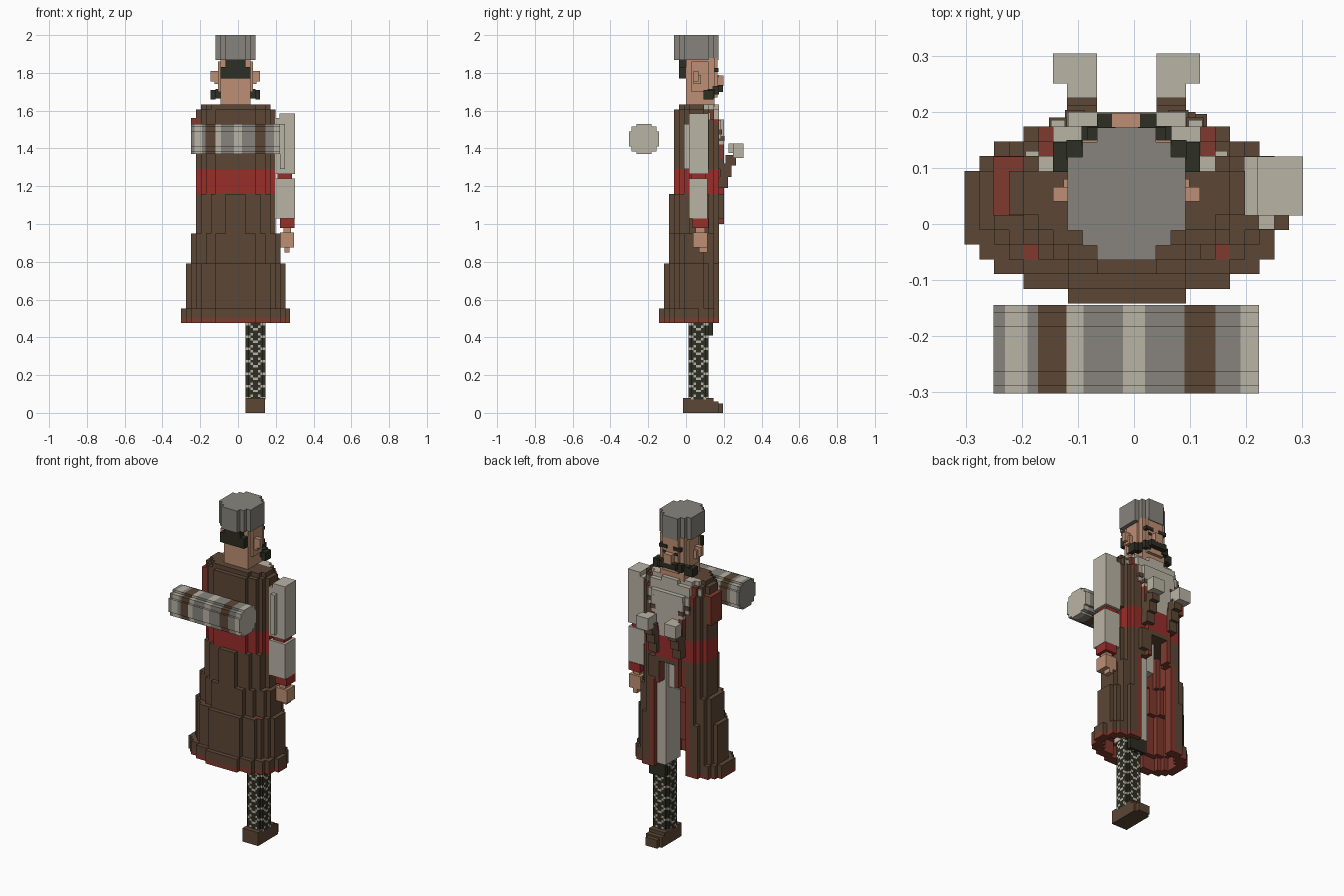
import bpy, bmesh, math

cube = bpy.data.objects.get("Cube")
if cube:
    bpy.data.objects.remove(cube, do_unlink=True)

C = 0.0263          # voxel size
CX = -0.0133        # body centre line


def lin(c):
    c /= 255
    return c / 12.92 if c <= 0.04045 else ((c + 0.055) / 1.055) ** 2.4


MATS = {}
for name, rgb in {
    "brown": (92, 71, 53), "red_trim": (128, 58, 46), "sash_red": (152, 46, 42),
    "cream": (186, 179, 165), "grey": (135, 132, 125), "dark": (45, 46, 35),
    "skin": (190, 143, 115),
}.items():
    m = bpy.data.materials.new(name)
    m.use_nodes = True
    col = tuple(lin(c) for c in rgb) + (1,)
    m.diffuse_color = col
    m.node_tree.nodes["Principled BSDF"].inputs["Base Color"].default_value = col
    MATS[name] = m


def finish(name, bm, colours):
    mesh = bpy.data.meshes.new(name)
    bm.to_mesh(mesh)
    bm.free()
    for c in colours:
        mesh.materials.append(MATS[c])
    ob = bpy.data.objects.new(name, mesh)
    bpy.context.collection.objects.link(ob)
    return ob


def boxes(name, colour, *bounds):
    """Axis-aligned blocks given as x0, x1, y0, y1, z0, z1."""
    bm = bmesh.new()
    for x0, x1, y0, y1, z0, z1 in bounds:
        r = bmesh.ops.create_cube(bm, size=1)
        bmesh.ops.scale(bm, vec=(x1 - x0, y1 - y0, z1 - z0), verts=r["verts"])
        bmesh.ops.translate(bm, vec=((x0 + x1) / 2, (y0 + y1) / 2, (z0 + z1) / 2), verts=r["verts"])
    return finish(name, bm, [colour])


def mirrored(*bounds):
    """Blocks given for +x about the centre line, repeated on the other side."""
    out = []
    for x0, x1, *rest in bounds:
        out += [(CX + x0, CX + x1, *rest), (CX - x1, CX - x0, *rest)]
    return out


DIRS = [(1, 0, 0), (-1, 0, 0), (0, 1, 0), (0, -1, 0), (0, 0, 1), (0, 0, -1)]


def voxels(name, origin, counts, size, rule):
    """Exposed faces of the cells for which rule(x, y, z, i, j, k) names a colour."""
    cells = {}
    for i in range(counts[0]):
        for j in range(counts[1]):
            for k in range(counts[2]):
                p = [origin[a] + ((i, j, k)[a] + 0.5) * size for a in range(3)]
                c = rule(*p, i, j, k)
                if c:
                    cells[i, j, k] = c
    colours = sorted(set(cells.values()))
    bm = bmesh.new()
    verts = {}
    for cell, colour in cells.items():
        for d in DIRS:
            if tuple(cell[a] + d[a] for a in range(3)) in cells:
                continue
            ax = next(a for a in range(3) if d[a])
            u, v = (ax + 1) % 3, (ax + 2) % 3
            ring = []
            for su, sv in ((0, 0), (1, 0), (1, 1), (0, 1)):
                q = list(cell)
                q[ax] += d[ax] > 0
                q[u] += su
                q[v] += sv
                q = tuple(q)
                if q not in verts:
                    verts[q] = bm.verts.new([origin[a] + q[a] * size for a in range(3)])
                ring.append(verts[q])
            if d[ax] < 0:
                ring.reverse()
            bm.faces.new(ring).material_index = colours.index(colour)
    return finish(name, bm, colours)


def ellipse(x, y, hx, y0, y1, shrink=0.0):
    hy = (y1 - y0) / 2
    return ((x - CX) / (hx - shrink)) ** 2 + ((y - (y0 + y1) / 2) / (hy - shrink)) ** 2 <= 1


# Coat, sash and shirt: (top height, half width, back y, front y)
PROFILE = [(0.56, 0.29, -0.142, 0.2), (0.80, 0.264, -0.118, 0.2), (0.95, 0.24, -0.092, 0.2),
           (1.155, 0.215, -0.08, 0.2), (1.285, 0.208, -0.068, 0.2), (1.56, 0.222, -0.068, 0.2),
           (1.61, 0.21, -0.066, 0.185), (1.70, 0.18, -0.05, 0.165)]


def coat_rule(x, y, z, i, j, k):
    hx, y0, y1 = next(p[1:] for p in PROFILE if z < p[0])
    if not ellipse(x, y, hx, y0, y1):
        return None
    side = abs(x - CX)
    if z < 1.13:                                   # open skirt with red lining
        gap = 0.11 if z < 1.0 else 0.06
        if ellipse(x, y, hx, y0, y1, 2 * C) or (y > 0.08 and side < gap):
            return None
        edge = y > 0.08 and side < gap + C * 1.2
        inner = ellipse(x, y, hx, y0, y1, C)
        return "red_trim" if edge or inner or k == 0 else "brown"
    if 1.155 < z < 1.285:
        return "sash_red"
    if z > 1.285 and y > 0.09:                     # shirt in the open neck
        v = 0.05 + (z - 1.285) * 0.3
        if side < v:
            return "cream"
        if side < v + C:
            return "red_trim"
    return "brown"


voxels("coat", (-0.302, -0.142, 0.475), (22, 13, 44), C, coat_rule)
boxes("armhole", "red_trim", (-0.25, -0.19, 0.015, 0.12, 1.39, 1.56))
boxes("cartridges", "cream", *mirrored(
    (0.08, 0.106, 0.15, 0.2, 1.42, 1.52), (0.11, 0.135, 0.14, 0.185, 1.45, 1.55),
    (0.155, 0.18, 0.1, 0.13, 1.50, 1.59)))
boxes("cartridge_loops", "brown", *mirrored(
    (0.075, 0.11, 0.15, 0.203, 1.44, 1.465), (0.107, 0.138, 0.14, 0.19, 1.475, 1.5)))

# Pistols tucked into the sash
boxes("pistol_grips", "brown", *mirrored(
    (0.053, 0.106, 0.16, 0.222, 1.19, 1.25), (0.053, 0.106, 0.18, 0.24, 1.25, 1.32),
    (0.053, 0.106, 0.21, 0.265, 1.31, 1.365)))
boxes("pistol_pommels", "cream", *mirrored(
    (0.053, 0.131, 0.25, 0.304, 1.35, 1.425), (0.053, 0.106, 0.225, 0.25, 1.375, 1.425)))
boxes("pouch", "brown", (0.04, 0.11, 0.15, 0.2, 1.03, 1.155))

# Trousers and patterned leg
boxes("trousers", "cream", (0.03, 0.15, 0.01, 0.145, 0.49, 1.16),
      (-0.04, 0.03, 0.02, 0.12, 0.95, 1.16))


def leg_rule(x, y, z, i, j, k):
    if z < 0.41 and j > 7:
        return None
    if i in (0, 7) and j in (0, 7):
        return None
    tri = abs(k % 10 - 5)
    a = i if j in (0, 7, 8) else j
    return "cream" if a in (tri + 1, 6 - tri) and k % 5 != 2 else "dark"


voxels("leg", (0.04, 0.013, 0.07), (8, 10, 33), 0.0131, leg_rule)
boxes("boot", "brown", (0.04, 0.144, -0.015, 0.145, 0, 0.08), (0.04, 0.144, 0.145, 0.172, 0, 0.06),
      (0.055, 0.13, 0.172, 0.196, 0, 0.05))

# Arm
boxes("upper_arm", "cream", (0.196, 0.301, 0.015, 0.12, 1.265, 1.56),
      (0.22, 0.301, 0.015, 0.12, 1.56, 1.585), (0.222, 0.25, -0.01, 0.015, 1.29, 1.53))
boxes("lower_arm", "cream", (0.196, 0.301, 0.015, 0.115, 1.03, 1.24))
boxes("elbow", "sash_red", (0.21, 0.285, 0.03, 0.105, 1.235, 1.27))
boxes("cuff", "sash_red", (0.222, 0.299, 0.035, 0.118, 0.98, 1.03))
boxes("hand", "skin", (0.222, 0.297, 0.038, 0.115, 0.875, 0.955), (0.24, 0.28, 0.05, 0.1, 0.95, 0.98),
      (0.245, 0.272, 0.07, 0.115, 0.85, 0.875))

# Head
boxes("head", "skin", (-0.092, 0.066, 0.0, 0.15, 1.62, 1.88), (-0.066, 0.04, 0.0, 0.168, 1.67, 1.88),
      (-0.105, 0.079, 0.03, 0.12, 1.70, 1.86))
boxes("ears", "skin", *mirrored((0.09, 0.131, 0.04, 0.066, 1.755, 1.81),
                                (0.09, 0.112, 0.04, 0.08, 1.74, 1.79)))
boxes("nose", "skin", (-0.04, 0.012, 0.15, 0.198, 1.73, 1.785))
boxes("hair", "dark", (-0.092, 0.066, -0.037, 0.01, 1.77, 1.83),
      (-0.066, 0.04, -0.037, 0.01, 1.83, 1.875))
boxes("eyebrows", "dark", *mirrored((0.02, 0.07, 0.14, 0.173, 1.805, 1.825)))
boxes("eyes", "dark", *mirrored((0.03, 0.05, 0.14, 0.171, 1.775, 1.79)))
boxes("moustache", "dark", *mirrored(
    (0.0, 0.053, 0.15, 0.197, 1.70, 1.735), (0.04, 0.08, 0.14, 0.175, 1.685, 1.73),
    (0.075, 0.107, 0.115, 0.15, 1.665, 1.715), (0.105, 0.131, 0.093, 0.146, 1.66, 1.71)))

# Tall hat
voxels("hat", (-0.1183, -0.0645, 1.8685), (8, 9, 5), C,
       lambda x, y, z, i, j, k: "grey" if ellipse(x, y, 0.112, -0.069, 0.176) else None)

# Bedroll: stepped round section in coloured bands along x
EDGES = [-0.25, -0.23, -0.19, -0.171, -0.12, -0.09, -0.02, 0.02, 0.09, 0.145, 0.19, 0.223]
BANDS = ["grey", "cream", "grey", "brown", "cream", "grey", "cream", "grey", "brown", "grey", "cream"]
QUARTER = [(0.079, 0.04), (0.066, 0.04), (0.066, 0.066), (0.04, 0.066), (0.04, 0.079)]
SECTION = []
for q in range(4):
    c, s = round(math.cos(q * math.pi / 2)), round(math.sin(q * math.pi / 2))
    SECTION += [(c * a - s * b, s * a + c * b) for a, b in QUARTER]

bm = bmesh.new()
colours = ["grey", "cream", "brown"]
rings = [[bm.verts.new((x, a - 0.223, b + 1.45)) for a, b in SECTION] for x in EDGES]
n = len(SECTION)
for r, band in enumerate(BANDS):
    for t in range(n):
        f = bm.faces.new((rings[r][t], rings[r][(t + 1) % n], rings[r + 1][(t + 1) % n], rings[r + 1][t]))
        f.material_index = colours.index(band)
bm.faces.new(rings[0]).material_index = 0
bm.faces.new(rings[-1]).material_index = 1
bmesh.ops.recalc_face_normals(bm, faces=bm.faces)
finish("bedroll", bm, colours)
